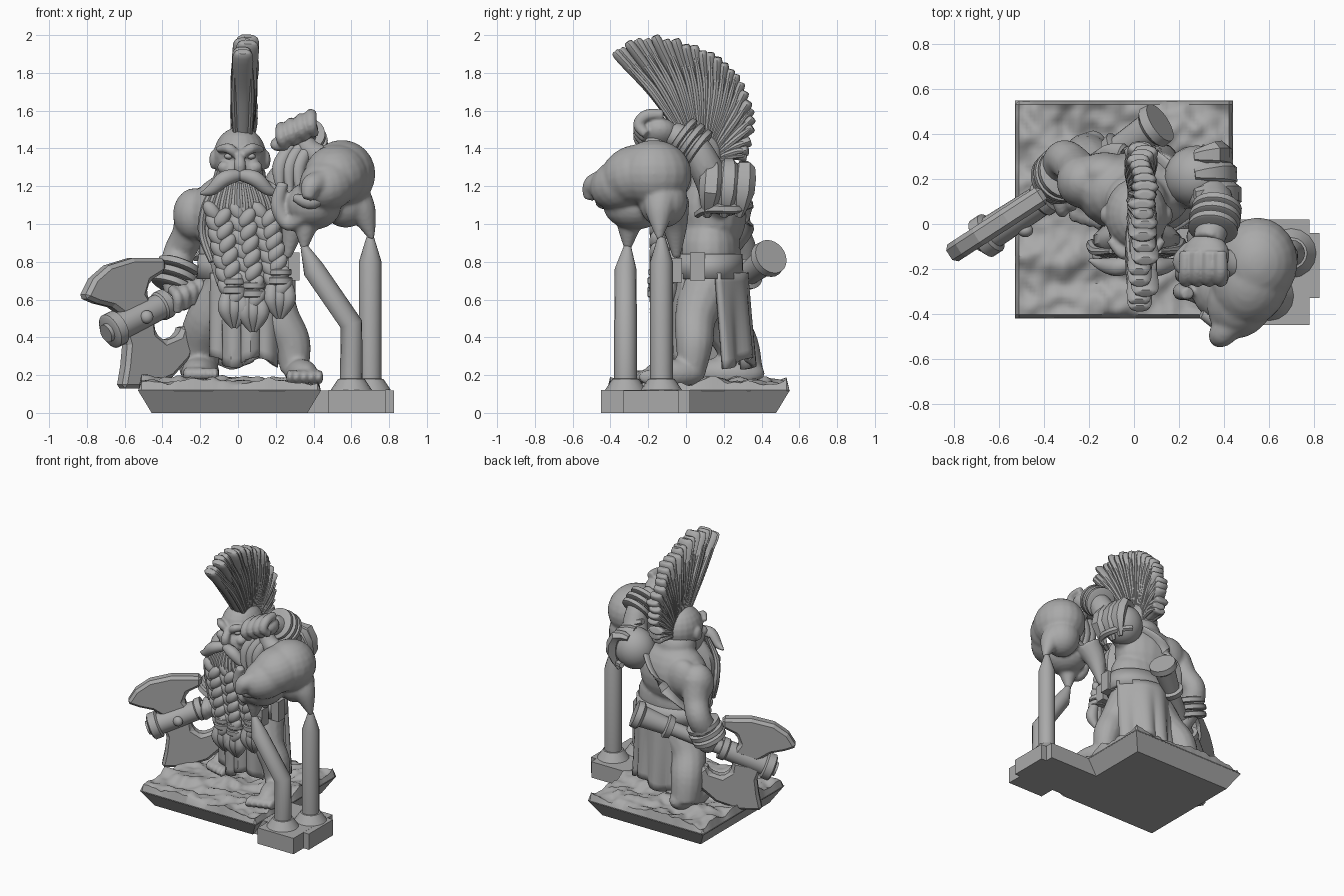
import bpy, bmesh, math, random
from mathutils import Vector, noise

random.seed(4)
if "Cube" in bpy.data.objects:
    bpy.data.objects.remove(bpy.data.objects["Cube"])

grey = bpy.data.materials.new("stone_grey")
grey.use_nodes = True
grey.diffuse_color = (.4, .4, .4, 1)
grey.node_tree.nodes["Principled BSDF"].inputs["Base Color"].default_value = (.4, .4, .4, 1)


def finish(name, bm, smooth=True):
    bmesh.ops.recalc_face_normals(bm, faces=bm.faces)
    mesh = bpy.data.meshes.new(name)
    bm.to_mesh(mesh)
    bm.free()
    mesh.materials.append(grey)
    ob = bpy.data.objects.new(name, mesh)
    bpy.context.collection.objects.link(ob)
    if smooth:
        select([ob])
        bpy.ops.object.shade_smooth_by_angle(angle=math.radians(40))
    return ob


def select(obs):
    bpy.ops.object.select_all(action='DESELECT')
    for ob in obs:
        ob.select_set(True)
    bpy.context.view_layer.objects.active = obs[0]


def blob(name, loc, radii, rot=(0, 0, 0)):
    bm = bmesh.new()
    bmesh.ops.create_uvsphere(bm, u_segments=20, v_segments=12, radius=1)
    ob = finish(name, bm)
    ob.location, ob.scale = loc, radii
    ob.rotation_euler = [math.radians(a) for a in rot]
    return ob


def along(pts, t):
    """Point at fraction t of a Catmull-Rom path."""
    n = len(pts) - 1
    i = min(int(t * n), n - 1)
    f = t * n - i
    a, b, c, d = [Vector(pts[max(0, min(n, k))]) for k in range(i - 1, i + 3)]
    return b + (c - a) * f / 2 + (a - b * 2.5 + c * 2 - d / 2) * f**2 + ((b - c) * 1.5 + (d - a) / 2) * f**3


def tube(name, pts, radii, wide=1, ref=(0, 1, 0), steps=5, sides=14):
    """Loft of rings along a path; wide scales the section along ref."""
    n = len(pts) - 1
    count = n * steps
    path = [along(pts, i / count) for i in range(count + 1)] if steps > 1 else [Vector(p) for p in pts]
    rads = [along([(r, 0, 0) for r in radii], i / count).x for i in range(count + 1)] if steps > 1 else radii
    bm, rings = bmesh.new(), []
    for i, (p, r) in enumerate(zip(path, rads)):
        t = path[min(i + 1, count)] - path[max(i - 1, 0)]
        t.normalize()
        a = (Vector(ref) - t * t.dot(Vector(ref))).normalized()
        b = t.cross(a)
        angles = [math.tau * k / sides for k in range(sides)]
        rings.append([bm.verts.new(p + max(r, .003) * (a * math.cos(q) * wide + b * math.sin(q))) for q in angles])
    for low, high in zip(rings, rings[1:]):
        for k in range(sides):
            bm.faces.new((low[k], low[k - 1], high[k - 1], high[k]))
    bm.faces.new(rings[0])
    bm.faces.new(rings[-1])
    return finish(name, bm)


def box(name, low, high, taper=1):
    bm = bmesh.new()
    bmesh.ops.create_cube(bm, size=1)
    low, high = Vector(low), Vector(high)
    for v in bm.verts:
        k = taper if v.co.z < 0 else 1
        v.co = (low + high) / 2 + Vector((v.co.x * k, v.co.y * k, v.co.z)) * (high - low)
    return finish(name, bm, False)


def ring(name, loc, axis, radius, thick):
    axis = Vector(axis).normalized() * thick
    return tube(name, [Vector(loc) + axis * k for k in (-1, -.7, .7, 1)],
                [radius * .9, radius, radius, radius * .9], ref=(.2, 1, .1), steps=1, sides=24)


def fuse(name, obs, voxel, rounds=4):
    """Merge overlapping lumps into one sculpted skin."""
    select(obs)
    bpy.ops.object.join()
    ob = obs[0]
    ob.name = name
    bpy.ops.object.transform_apply(location=True, rotation=True, scale=True)
    mod = ob.modifiers.new("skin", 'REMESH')
    mod.mode, mod.voxel_size, mod.use_smooth_shade = 'VOXEL', voxel, True
    soft = ob.modifiers.new("soften", 'SMOOTH')
    soft.iterations = rounds
    for m in ("skin", "soften"):
        bpy.ops.object.modifier_apply(modifier=m)
    return ob


# Plinth with a rocky top
box("plinth", (-.53, -.42, 0), (.44, .55, .12), .85)
bm = bmesh.new()
bmesh.ops.create_grid(bm, x_segments=56, y_segments=56, size=.484)
for v in bm.verts:
    edge = max(abs(v.co.x), abs(v.co.y)) > .48
    rock = noise.noise(Vector((v.co.x * 4, v.co.y * 7, 2))) + .45 * noise.noise(v.co * 17)
    v.co += Vector((-.045, .065, .115 if edge else .165 + .05 * rock))
finish("rocky_ground", bm)

# Support block and its two posts
box("support_block", (.48, -.45, 0), (.78, .02, .12))
box("support_block_inner", (.34, -.33, 0), (.6, .02, .1195))
box("support_block_side", (.5, -.33, 0), (.825, -.04, .119))
tube("straight_post", [(.7, -.13, z) for z in (.12, .18, .181, .8, .93)], [.11, .07, .06, .06, .02], steps=1, sides=16)
tube("bent_post", [(.6, -.32, .12), (.6, -.32, .18), (.6, -.32, .181), (.6, -.32, .47), (.4, -.32, .76), (.35, -.31, .88)],
     [.11, .07, .06, .06, .058, .02], steps=1, sides=16)

# Body, limbs and feet sculpted as one skin
skin = [blob("chest", (0, .14, 1.05), (.26, .18, .23)), blob("belly", (.04, .12, .85), (.25, .17, .22)),
        blob("hips", (.05, .13, .66), (.23, .17, .16)), blob("neck", (.01, .1, 1.25), (.14, .13, .12)),
        blob("shoulder_blade", (-.13, .23, 1.08), (.13, .09, .14)),
        blob("right_shoulder", (-.23, .19, 1.05), (.115, .12, .14)),
        tube("right_arm", [(-.23, .2, 1.08), (-.26, .25, .95), (-.31, .29, .85), (-.33, .24, .74), (-.31, .17, .62)],
             [.105, .09, .085, .085, .07]),
        tube("left_arm", [(.2, .18, 1.12), (.29, .16, 1.19), (.35, .11, 1.29), (.36, .04, 1.41), (.33, -.08, 1.48)],
             [.11, .1, .09, .08, .07], ref=(1, 0, 0)),
        tube("left_leg", [(.15, .1, .65), (.22, .05, .5), (.285, .045, .37), (.3, .03, .22)], [.14, .11, .1, .075]),
        tube("right_leg", [(-.04, .15, .65), (-.15, .19, .5), (-.2, .27, .36), (-.21, .31, .2)], [.15, .125, .115, .1]),
        blob("left_foot", (.335, -.06, .21), (.08, .17, .075), (0, 0, 14)),
        blob("right_foot", (-.2, .23, .21), (.1, .19, .09), (0, 0, -8))]
for i in range(5):
    skin.append(blob("toe", (.275 + i * .039, -.24 + i * .012, .19), (.021, .065, .04)))
    skin.append(blob("toe", (-.27 + i * .037, .06 - i * .012, .205), (.022, .055, .038)))
fuse("body", skin, .013)

# Hands with curled fingers
fist = [blob("fist", (.32, -.14, 1.48), (.11, .1, .075), (0, -25, 0))]
grip = [blob("grip", (-.3, .17, .62), (.08, .08, .08))]
for i in range(4):
    x, z = .23 + i * .052, 1.465 + i * .023
    fist.append(tube("finger", [(x, -.12, z + .045), (x, -.21, z + .04), (x, -.25, z - .01), (x + .02, -.21, z - .06)],
                     [.028, .032, .031, .025], ref=(1, 0, 0)))
    x, y, z = -.23 - i * .04, .21 - i * .026, .655 - i * .02
    grip.append(tube("finger", [(x, y, z + .06), (x + .03, y - .075, z + .02), (x + .03, y - .05, z - .06)], [.025, .028, .024]))
fist.append(tube("thumb", [(.25, -.1, 1.45), (.2, -.17, 1.42), (.25, -.23, 1.41)], [.03, .032, .022]))
fuse("left_hand", fist, .009, 2)
fuse("right_hand", grip, .009, 2)

# Bracelets
for k in (-1, 0, 1):
    ring("left_bracelet", (.36 + k * .008, .025 + k * .04, 1.435 - k * .03), (.1, .75, -.55), .115 - abs(k) * .004, .018)
    ring("right_bracelet", (-.325 + k * .016, .22 + k * .012, .725 + k * .048), (.32, .25, .9), .124 - abs(k) * .004, .021)

# Head and face
face = [blob("skull", (.01, .04, 1.36), (.14, .165, .155)), blob("jaw", (.01, -.02, 1.26), (.125, .13, .12)),
        tube("nose", [(.01, -.12, 1.38), (.01, -.165, 1.32), (.01, -.155, 1.27)], [.018, .032, .03])]
for s in (-1, 1):
    face.append(tube("brow", [(.01 + s * .015, -.125, 1.365), (.01 + s * .06, -.13, 1.4), (.01 + s * .12, -.07, 1.395)], [.022, .028, .015]))
    face.append(blob("cheek", (.01 + s * .08, -.09, 1.3), (.04, .04, .035)))
    face.append(blob("ear", (.01 + s * .14, .04, 1.34), (.022, .04, .05)))
    blob("eye", (.01 + s * .058, -.105, 1.358), (.025, .022, .016))
fuse("head", face, .009, 2)

# Crest of hair, a fan of ridged locks
rim = [(-.355, 1.9), (-.2, 1.96), (0, 1.935), (.165, 1.86), (.285, 1.73), (.345, 1.55), (.315, 1.36)]
rim = [(.035, y, z) for y, z in rim]
locks = 25
for i in range(locks):
    t = i / (locks - 1)
    a = math.radians(118 - 125 * t)
    root = Vector((.025, .04 + .14 * math.cos(a), 1.36 + .13 * math.sin(a)))
    tip = along(rim, t) + Vector((random.uniform(-.018, .018), 0, random.uniform(-.012, .012)))
    mid = (root + tip) / 2 + Vector((0, .012, .012))
    tube("hair_lock", [root, mid, tip, tip + (tip - mid) * .12], [.018, .025, .029, .004],
         random.uniform(1.6, 2.2), (1, 0, 0), sides=10)
    for s in (-1, 1):
        shift = Vector((s * .038, 0, 0))
        tube("hair_ridge", [root + shift, mid + shift * 1.2, tip * .94 + mid * .06 + shift],
             [.014, .019, .01], sides=8, ref=(1, 0, 0))

# Moustache, beard and braids
for s in (-1, 1):
    tube("moustache", [(.01, -.165, 1.26), (.01 + s * .08, -.19, 1.24), (.01 + s * .15, -.18, 1.18), (.01 + s * .21, -.16, 1.16)],
         [.03, .042, .03, .006])
tube("beard", [(.01, -.05, 1.24), (.01, -.07, 1.1), (.02, -.07, .9), (.05, -.08, .68), (.05, -.08, .58)],
     [.12, .19, .19, .16, .09], .5)
for i in range(13):
    x = -.17 + i * .03
    tube("beard_strand", [(x * .6, -.12, 1.24), (x, -.15 + x * x, 1.1), (x * 1.1, -.12 + x * x, .95), (x + .03, -.13, .8)],
         [.012, .022, .025, .015], sides=8)
for x, lean, low in ((-.11, .09, .55), (.02, .06, .53), (.14, .08, .6)):
    rows = 7
    for i in range(rows):
        t = i / rows
        z = 1.05 - t * (1.03 - low)
        for s in (-1, 1):
            blob("braid_lobe", (x + lean * t + s * .027, -.15 - .008 * s, z - s * .018), (.038, .036, .062), (0, s * 38, 0))
    end = x + lean
    ring("braid_band", (end, -.135, low + .1), (0, 0, 1), .068, .02)
    ring("braid_band", (end, -.135, low + .145), (0, 0, 1), .063, .018)
    for s in (-1, 0, 1):
        tube("braid_tail", [(end + s * .03, -.135, low + .1), (end + s * .045, -.15, low), (end + s * .01, -.13, low - .1)],
             [.03, .042, .008])

# Belt with buckle, and back strap
bm = bmesh.new()
for z, r in ((.71, 1), (.84, .97)):
    for k in range(32):
        a = math.tau * k / 32
        bm.verts.new((.045 + .265 * r * math.cos(a), .12 + .185 * r * math.sin(a), z))
bm.verts.ensure_lookup_table()
for k in range(32):
    n = (k + 1) % 32
    bm.faces.new([bm.verts[j] for j in (k, n, n + 32, k + 32)])
finish("belt", bm).modifiers.new("thickness", 'SOLIDIFY').thickness = .03
box("buckle", (.26, .02, .7), (.325, .1, .85))
box("belt_pouch", (.17, -.1, .69), (.27, -.02, .82))
tube("back_strap", [(.2, .2, 1.22), (.05, .315, 1.1), (-.12, .31, .95), (-.21, .2, .82)], [.014, .014, .014, .014], 3, (1, 0, 1))


# Hanging cloths with folds
def cloth(name, left, right, top, bottom, wrap, y_top, y_low):
    bm = bmesh.new()
    bmesh.ops.create_grid(bm, x_segments=30, y_segments=10, size=.5)
    for v in bm.verts:
        u, t = v.co.x, .5 - v.co.y
        fold = .018 * math.sin(u * 24) * t + wrap * u * u
        hem = .03 * math.sin(u * 9) * t
        v.co = (left + (u + .5) * (right - left), y_top + (y_low - y_top) * t - fold, top + (bottom - top) * t + hem)
    finish(name, bm).modifiers.new("thickness", 'SOLIDIFY').thickness = .03


cloth("front_cloth", -.13, .21, .74, .27, -.25, -.06, -.05)
cloth("back_cloth", -.18, .28, .74, .26, .6, .3, .33)

# Shoulder guard of overlapping plates
blob("shoulder_guard", (.28, .21, 1.19), (.145, .14, .15), (0, 30, 0))
for i, y in enumerate((.13, .22, .3)):
    tube("guard_plate", [(.27, y, 1.36 - i * .03), (.39 - i * .015, y + .01, 1.3), (.44 - i * .02, y, 1.17), (.36, y - .02, 1.04)],
         [.02, .04, .045, .015], 1.4, sides=6, steps=2)
tube("guard_rim", [(.3, .06, 1.05), (.4, .12, 1.08), (.4, .26, 1.08), (.3, .34, 1.1)], [.02, .025, .025, .02], ref=(0, 0, 1), sides=6)


# Axe: haft, collars and pommel along one line
def haft(t):
    return Vector((.1, .44, .82)) + t * Vector((-.8, -.52, -.4))


def turned(name, stops, radii):
    tube(name, [haft(t) for t in stops], radii, steps=1, sides=24)


turned("haft", (0, 1), [.05, .05])
turned("pommel", (-.02, .02, .04, .2, .21, .25), [.095, .1, .075, .062, .085, .075])
turned("axe_socket", (.6, .64, .65, .91, .92, .97, .98), [.08, .08, .07, .075, .095, .095, .08])
across = Vector((.545, -.838, 0))
blob("socket_rivet", haft(.78) + across * .075, (.035, .03, .035))
upper = [(-.6, .5), (-.68, .56), (-.76, .58), (-.83, .61), (-.78, .71), (-.7, .78), (-.57, .82), (-.4, .82),
         (-.4, .75), (-.48, .7), (-.5, .63), (-.46, .56)]
lower = [(-.63, .46), (-.6, .36), (-.61, .25), (-.63, .13), (-.5, .13), (-.36, .19), (-.27, .29), (-.24, .4),
         (-.31, .47), (-.33, .41), (-.4, .38), (-.45, .42), (-.46, .5)]
for name, outline in (("upper_blade", upper), ("lower_blade", lower)):
    bm = bmesh.new()
    flat = [Vector((x, haft(1).y + .02 + .65 * (x - haft(1).x), z)) - across * .045 for x, z in outline]
    side = bm.faces.new([bm.verts.new(p) for p in flat])
    moved = bmesh.ops.extrude_face_region(bm, geom=[side])["geom"]
    bmesh.ops.translate(bm, vec=across * .09, verts=[g for g in moved if isinstance(g, bmesh.types.BMVert)])
    finish(name, bm, False).modifiers.new("edge", 'BEVEL').width = .02

# Severed trophy head
trophy = [blob("cranium", (.55, -.17, 1.265), (.178, .2, .18)), blob("muzzle", (.48, -.33, 1.215), (.15, .19, .14), (18, 0, -25)),
          blob("forehead", (.52, -.26, 1.26), (.17, .2, .16), (15, 0, -20)),
          blob("jaw", (.4, -.27, 1.1), (.15, .17, .13)), blob("nape", (.57, -.12, 1.12), (.13, .13, .14)),
          tube("nose", [(.45, -.42, 1.22), (.39, -.49, 1.2), (.37, -.515, 1.13)], [.07, .06, .03]),
          tube("right_ear", [(.6, -.13, 1.14), (.66, -.14, 1.06), (.71, -.14, .92)], [.11, .075, .015]),
          tube("left_ear", [(.39, -.28, 1.1), (.36, -.3, 1.0), (.35, -.31, .86)], [.1, .07, .015]),
          tube("neck_skin", [(.36, -.08, 1.12), (.3, -.06, 1), (.26, -.05, .82)], [.1, .07, .02]),
          tube("brow", [(.36, -.42, 1.22), (.43, -.47, 1.25), (.53, -.44, 1.22)], [.025, .03, .02]),
          tube("lip", [(.24, -.31, 1.22), (.21, -.3, 1.1), (.27, -.31, 1), (.36, -.38, 1.05)], [.03, .04, .04, .03])]
fuse("trophy_head", trophy, .011, 6)
tube("trophy_crease", [(.3, -.4, 1.14), (.4, -.44, 1.12), (.53, -.44, 1.21)], [.02, .04, .005])
tube("trophy_tuft", [(.33, -.16, 1.47), (.38, -.17, 1.39), (.46, -.18, 1.34)], [.05, .06, .07])
for x in (.22, .27, .32):
    tube("trophy_lock", [(x + .06, -.18, 1.41), (x, -.22, 1.3), (x + .01, -.25, 1.14)], [.03, .04, .01])
